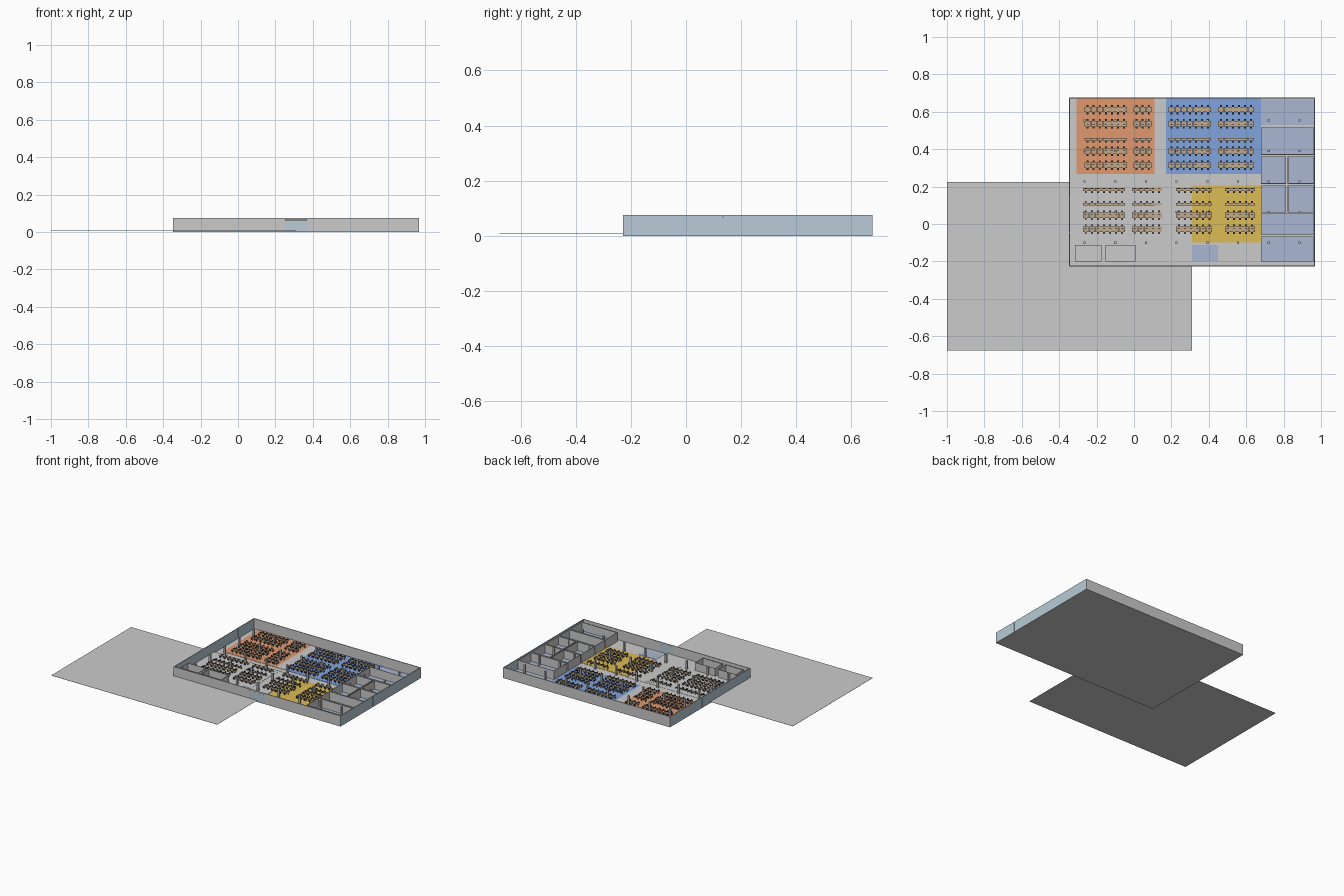
import bpy, bmesh
from mathutils import Matrix, Vector

if "Cube" in bpy.data.objects:
    bpy.data.objects.remove(bpy.data.objects["Cube"])


def material(name, r, g, b):
    m = bpy.data.materials.new(name)
    m.diffuse_color = (r, g, b, 1)
    m.use_nodes = True
    m.node_tree.nodes["Principled BSDF"].inputs["Base Color"].default_value = m.diffuse_color
    return m


GLASS = material("pale_glass", 0.48, 0.60, 0.68)
ORANGE = material("orange_carpet", 0.75, 0.32, 0.16)
BLUE = material("blue_carpet", 0.22, 0.37, 0.72)
YELLOW = material("yellow_carpet", 0.72, 0.50, 0.09)
GREEN = material("green_carpet", 0.30, 0.55, 0.33)
ROOM = material("room_carpet", 0.40, 0.47, 0.64)
PALE = material("pale_floor", 0.66, 0.67, 0.68)
WOOD = material("desk_wood", 0.55, 0.40, 0.25)
DARK = material("dark_plastic", 0.05, 0.05, 0.06)


def boxes(name, items, mat=None):
    """One object made of boxes (x0, x1, y0, y1, z0, z1)."""
    bm = bmesh.new()
    for x0, x1, y0, y1, z0, z1 in items:
        m = Matrix.Translation(((x0 + x1) / 2, (y0 + y1) / 2, (z0 + z1) / 2))
        m = m @ Matrix.Diagonal((x1 - x0, y1 - y0, z1 - z0, 1))
        bmesh.ops.create_cube(bm, size=1, matrix=m)
    me = bpy.data.meshes.new(name)
    bm.to_mesh(me)
    bm.free()
    ob = bpy.data.objects.new(name, me)
    bpy.context.collection.objects.link(ob)
    if mat:
        me.materials.append(mat)
    return ob


X0, X1, Y0, Y1, H = -0.348, 0.968, -0.228, 0.677, 0.076
T = 0.005

# floor slab and the offset ground sheet
boxes("floor_slab", [(X0, X1, Y0, Y1, 0, 0.003)], PALE)
boxes("ground_sheet", [(-1, 0.31, -0.677, 0.225, 0.009, 0.010)])

# solid long walls, the front one with an entrance opening
boxes("back_wall", [(X0, X1, Y1 - T, Y1, 0.002, H)])
boxes("front_wall", [(X0, 0.25, Y0, Y0 + T, 0.002, H),
                     (0.37, X1, Y0, Y0 + T, 0.002, H),
                     (0.25, 0.37, Y0, Y0 + T, 0.064, H)])
boxes("entrance_glass", [(0.251, 0.3095, Y0 + 0.001, Y0 + 0.004, 0.003, 0.063),
                         (0.3105, 0.369, Y0 + 0.001, Y0 + 0.004, 0.003, 0.063)], GLASS)

# glazed short walls in five panels each
step = (Y1 - Y0 - 2 * T) / 5
for side, xa in (("left", X0), ("right", X1 - T)):
    boxes(side + "_glazing",
          [(xa, xa + T, Y0 + T + i * step + 0.0004, Y0 + T + (i + 1) * step - 0.0004, 0.002, H)
           for i in range(5)], GLASS)

# department carpets and the central aisle
CZ = (0.003, 0.005)
boxes("orange_area", [(-0.307, 0.11, 0.268, Y1 - T, *CZ)], ORANGE)
boxes("blue_area", [(0.17, 0.68, 0.268, Y1 - T, *CZ)], BLUE)
boxes("green_area", [(-0.307, 0.11, -0.10, 0.205, *CZ)], GREEN)
boxes("yellow_area", [(0.17, 0.68, -0.10, 0.205, *CZ)], YELLOW)
boxes("aisle", [(0.11, 0.17, -0.10, 0.205, 0.010, 0.011),
                (0.11, 0.17, 0.268, Y1 - T, *CZ)], PALE)
boxes("reception_rug", [(0.24, 0.45, -0.20, -0.112, *CZ)], ROOM)
boxes("lounge_rug", [(0.68, X1 - T, 0.53, 0.665, *CZ)], ROOM)

# enclosed rooms: carpet plus four partitions
ROOMS = {
    "large_meeting_room": (0.68, 0.963, 0.37, 0.515),
    "meeting_room_a": (0.68, 0.814, 0.215, 0.360),
    "meeting_room_b": (0.822, 0.963, 0.215, 0.360),
    "small_room_a": (0.68, 0.814, 0.062, 0.207),
    "small_room_b": (0.822, 0.963, 0.062, 0.207),
    "phone_room": (0.68, 0.963, -0.060, 0.056),
    "print_room": (0.68, 0.963, -0.200, -0.067),
    "storage_room": (-0.316, -0.174, -0.200, -0.112),
    "washroom": (-0.152, 0.008, -0.200, -0.112),
}
W, RH = 0.003, 0.066
for name, (a, b, c, d) in ROOMS.items():
    boxes(name + "_carpet", [(a, b, c, d, *CZ)], ROOM)
    boxes(name + "_walls", [(a, b, c, c + W, 0.003, RH), (a, b, d - W, d, 0.003, RH),
                            (a, a + W, c + W, d - W, 0.003, RH),
                            (b - W, b, c + W, d - W, 0.003, RH)])

# structural columns on a regular grid
boxes("columns", [(x - 0.006, x + 0.006, y - 0.006, y + 0.006, 0.003, 0.070)
                  for x in [-0.265 + 0.1643 * i for i in range(8)]
                  for y in [-0.10 + 0.1635 * j for j in range(5)]])


# workstations: desk spans local y 0 to 0.014, chair sits beyond; s flips the side
def workstation(x, y, s, tops, legs, screens, chairs):
    def add(out, xa, xb, ya, yb, za, zb):
        lo, hi = sorted((y + s * ya, y + s * yb))
        out.append((x + xa, x + xb, lo, hi, za, zb))
    add(tops, -0.0155, 0.0155, 0.0005, 0.0145, 0.0175, 0.0187)
    for lx in (-0.0145, 0.0133):
        for ly in (0.001, 0.0128):
            add(legs, lx, lx + 0.0012, ly, ly + 0.0012, 0.004, 0.0175)
    add(screens, -0.0065, 0.0065, 0.003, 0.0038, 0.0205, 0.0285)
    add(screens, -0.001, 0.001, 0.0025, 0.0045, 0.0187, 0.0205)
    add(chairs, -0.0052, 0.0052, 0.0145, 0.0245, 0.0125, 0.0140)
    add(chairs, -0.0050, 0.0050, 0.0240, 0.0254, 0.0140, 0.0245)
    add(chairs, -0.0009, 0.0009, 0.0186, 0.0204, 0.005, 0.0125)
    add(chairs, -0.0050, 0.0050, 0.0188, 0.0202, 0.004, 0.0052)
    add(chairs, -0.0007, 0.0007, 0.0145, 0.0245, 0.004, 0.0052)


# rows as (y, facing sides)
UPPER = [(0.612, (1, -1)), (0.537, (1, -1)), (0.460, (-1,)), (0.388, (1, -1)), (0.313, (1, -1))]
LOWER = [(0.192, (-1,)), (0.098, (1,)), (0.046, (1, -1)), (-0.029, (1, -1))]
# desk groups as (first desk x, count)
DEPARTMENTS = {
    "orange": (UPPER, [(-0.248, 7), (0.014, 3)]),
    "blue": (UPPER, [(0.201, 7), (0.464, 6)]),
    "green": (LOWER, [(-0.258, 7), (0.004, 5)]),
    "yellow": (LOWER, [(0.240, 6), (0.502, 5)]),
}
for dept, (rows, groups) in DEPARTMENTS.items():
    tops, legs, screens, chairs = [], [], [], []
    for y, sides in rows:
        for x, n in groups:
            for i in range(n):
                for s in sides:
                    workstation(x + i * 0.0325, y, s, tops, legs, screens, chairs)
    boxes(dept + "_desk_tops", tops, WOOD)
    boxes(dept + "_desk_legs", legs, DARK)
    boxes(dept + "_monitors", screens, DARK)
    boxes(dept + "_chairs", chairs, DARK)
